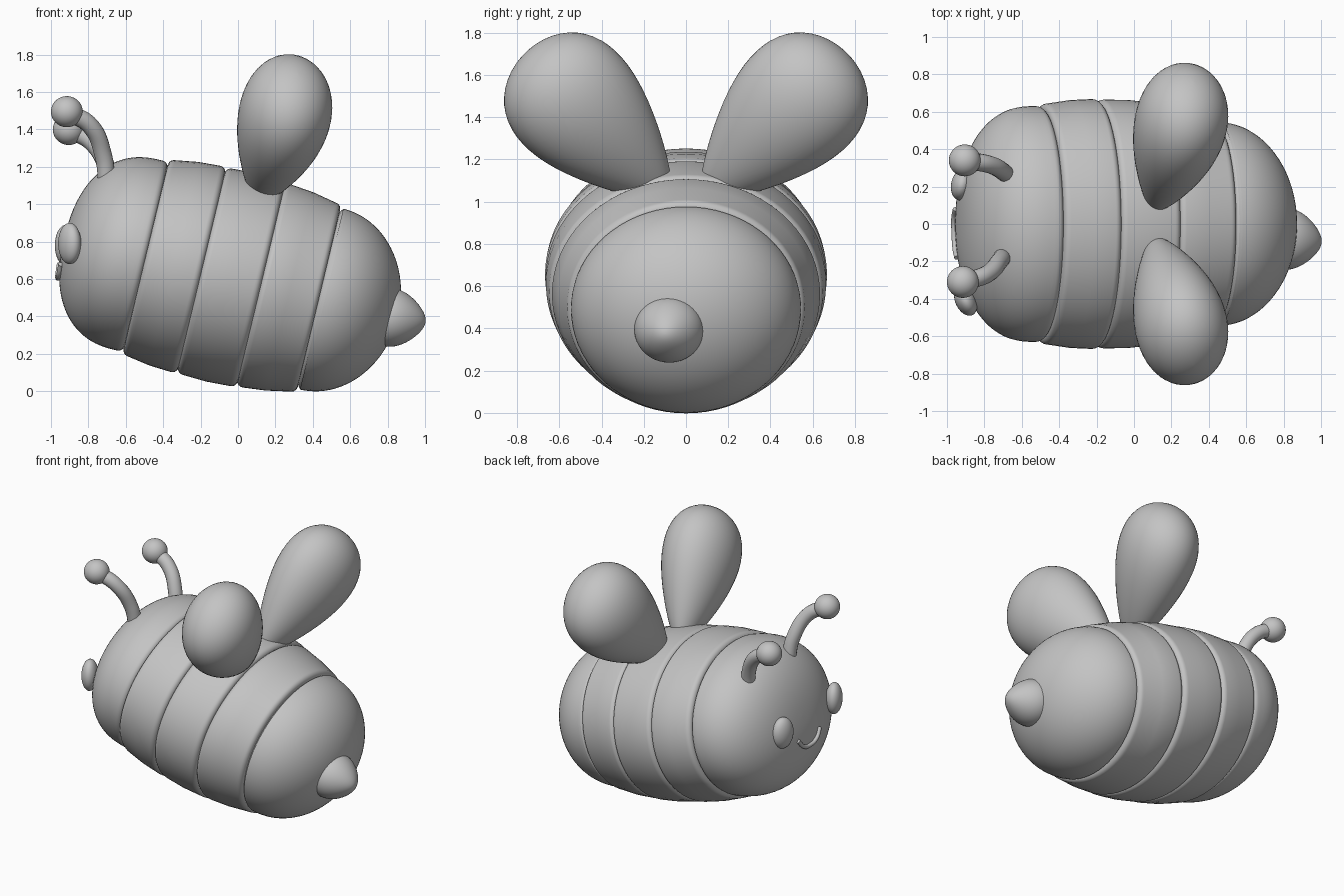
import bpy
import bmesh
from math import sin, cos, pi
from mathutils import Vector, Matrix

if "Cube" in bpy.data.objects:
    bpy.data.objects.remove(bpy.data.objects["Cube"])

grey = bpy.data.materials.new("light grey")
grey.use_nodes = True
COLOUR = (0.55, 0.55, 0.55, 1)
grey.diffuse_color = COLOUR
grey.node_tree.nodes["Principled BSDF"].inputs["Base Color"].default_value = COLOUR


def finish(ob):
    """Give the object its material and smooth shading."""
    ob.data.materials.clear()
    ob.data.materials.append(grey)
    bpy.ops.object.select_all(action='DESELECT')
    ob.select_set(True)
    bpy.context.view_layer.objects.active = ob
    bpy.ops.object.shade_smooth_by_angle(angle=0.9)
    return ob


def frame(origin, axis, side):
    """Matrix with local z along axis and local y close to side."""
    z = Vector(axis).normalized()
    x = Vector(side).cross(z).normalized()
    y = z.cross(x)
    m = Matrix((x, y, z)).transposed().to_4x4()
    return Matrix.Translation(origin) @ m


def loft(name, matrix, sections, sides=72):
    """Skin elliptical sections (height, x radius, y radius)."""
    bm = bmesh.new()
    rings = []
    for h, rx, ry in sections:
        rings.append([bm.verts.new(matrix @ Vector((
            rx * cos(2 * pi * i / sides), ry * sin(2 * pi * i / sides), h)))
            for i in range(sides)])
    for a, b in zip(rings, rings[1:]):
        for i in range(sides):
            j = (i + 1) % sides
            bm.faces.new((a[i], a[j], b[j], b[i]))
    bm.faces.new(rings[0])
    bm.faces.new(rings[-1])
    bmesh.ops.recalc_face_normals(bm, faces=bm.faces)
    me = bpy.data.meshes.new(name)
    bm.to_mesh(me)
    bm.free()
    ob = bpy.data.objects.new(name, me)
    bpy.context.collection.objects.link(ob)
    return finish(ob)


def ellipsoid(name, centre, radii, turn=0):
    bpy.ops.mesh.primitive_uv_sphere_add(segments=40, ring_count=24,
                                         location=centre, rotation=(0, 0, turn))
    ob = bpy.context.object
    ob.name = name
    ob.scale = radii
    return finish(ob)


def tube(name, points, radius):
    cu = bpy.data.curves.new(name, 'CURVE')
    cu.dimensions = '3D'
    cu.bevel_depth = radius
    cu.bevel_resolution = 6
    cu.use_fill_caps = True
    sp = cu.splines.new('BEZIER')
    sp.bezier_points.add(len(points) - 1)
    for bp, p in zip(sp.bezier_points, points):
        bp.co = p
        bp.handle_left_type = bp.handle_right_type = 'AUTO'
    ob = bpy.data.objects.new(name, cu)
    bpy.context.collection.objects.link(ob)
    bpy.ops.object.select_all(action='DESELECT')
    ob.select_set(True)
    bpy.context.view_layer.objects.active = ob
    bpy.ops.object.convert(target='MESH')
    return finish(bpy.context.object)


# Body: tilted segments separated by rounded grooves
body = frame((0, 0, 0.6), (0.972, 0, -0.233), (0, 1, 0))
EDGE = 0.035


def lip(t, r, ry, direction):
    """Rounded rim, from inside the groove out to the band surface."""
    out = [(t, r - 0.15, ry - 0.15)]
    for k in range(6):
        a = k / 5 * pi / 2
        drop = EDGE * (1 - sin(a))
        out.append((t + direction * EDGE * (1 - cos(a)), r - drop, ry - drop))
    return out


def band(name, t0, t1, start, end):
    bulge = [0.006 + (start[i] + end[i]) / 2 for i in (0, 1)]
    loft(name, body, lip(t0, *start, 1) + [((t0 + t1) / 2, *bulge)]
         + lip(t1, *end, -1)[::-1])


def dome(name, t_rim, t_wide, length, r, ry, power, direction):
    sections = lip(t_rim, r, ry, direction)
    for k in range(25):
        a = k / 24 * pi / 2
        f = max(1 - sin(a) ** power, 0.00001) ** (1 / power)
        sections.append((t_wide + direction * length * sin(a), r * f, ry * f))
    loft(name, body, sections)


dome("head", -0.505, -0.56, 0.395, 0.522, 0.63, 2.3, -1)
band("front_band", -0.508, -0.198, (0.54, 0.645), (0.567, 0.668))
band("middle_band", -0.202, 0.127, (0.567, 0.665), (0.566, 0.65))
band("rear_band", 0.122, 0.445, (0.558, 0.635), (0.52, 0.565))
dome("tail", 0.442, 0.46, 0.42, 0.497, 0.545, 2, 1)

# Stinger: blunt rounded cone
stinger = frame((0.81, -0.08, 0.395), (0.99, -0.1, -0.12), (0, 1, 0))
cone = []
for k in range(21):
    a = k / 20 * pi / 2
    r = 0.165 * max(cos(a), 0.003) * (1 - 0.28 * sin(a) ** 2)
    cone.append((0.195 * sin(a), r * 0.95, r))
loft("stinger", stinger, cone, 48)

# Wings: egg shapes narrowing towards the root
for side, name in ((1, "left_wing"), (-1, "right_wing")):
    wing = frame((0.11, side * 0.09, 1.03), (0.21, side * 0.67, 0.67), (1, 0, 0))
    egg = []
    for k in range(33):
        a = max(k / 32 * pi, 0.01) if k < 32 else pi - 0.01
        v = (1 - cos(a)) / 2
        w = 0.3 * sin(a) * (0.5 + 0.9 * v)
        egg.append((0.97 * v, w, w * 0.79))
    loft(name, wing, egg, 48)

# Antennae: curved stalks with ball tips, one a little higher
stalks = {
    "right_antenna": [(-0.70, -0.17, 1.1), (-0.72, -0.2, 1.26),
                      (-0.79, -0.27, 1.42), (-0.915, -0.31, 1.495)],
    "left_antenna": [(-0.68, 0.25, 1.03), (-0.70, 0.28, 1.19),
                     (-0.78, 0.32, 1.33), (-0.905, 0.34, 1.4)],
}
for name, path in stalks.items():
    tube(name, path, 0.047)
    ellipsoid(name + "_tip", path[-1], (0.085, 0.085, 0.083))

# Face: oval eyes and a thin smile
ellipsoid("left_eye", (-0.92, 0.21, 0.78), (0.058, 0.085, 0.11), -0.2)
ellipsoid("right_eye", (-0.90, -0.41, 0.79), (0.055, 0.085, 0.11), 0.45)
tube("smile", [(-0.955, 0.08, 0.68), (-0.963, 0.03, 0.625), (-0.962, -0.05, 0.605),
               (-0.957, -0.13, 0.625), (-0.947, -0.18, 0.68)], 0.014)
